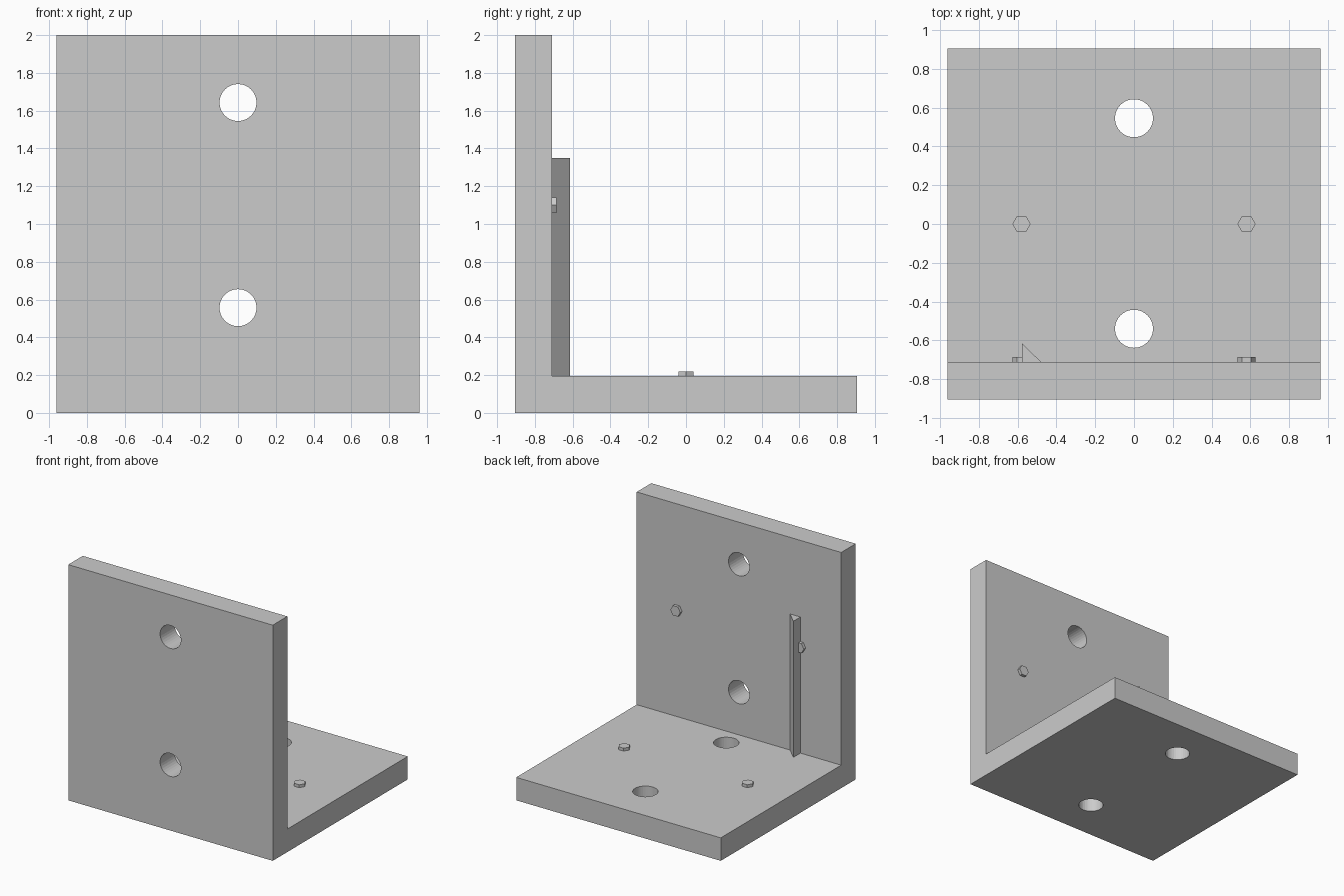
import bpy, bmesh
from math import radians

if "Cube" in bpy.data.objects:
    bpy.data.objects.remove(bpy.data.objects["Cube"])

HALF_X, DEPTH, WALL_Y, BASE_Z = 0.96, 0.905, -0.71, 0.195


def prism(name, profile, vec):
    """Extrude a closed 3D profile along vec into a solid."""
    bm = bmesh.new()
    face = bm.faces.new([bm.verts.new(p) for p in profile])
    ext = bmesh.ops.extrude_face_region(bm, geom=[face], use_keep_orig=True)
    verts = [g for g in ext["geom"] if isinstance(g, bmesh.types.BMVert)]
    bmesh.ops.translate(bm, verts=verts, vec=vec)
    bmesh.ops.recalc_face_normals(bm, faces=bm.faces[:])
    me = bpy.data.meshes.new(name)
    bm.to_mesh(me)
    bm.free()
    ob = bpy.data.objects.new(name, me)
    bpy.context.collection.objects.link(ob)
    return ob


def cylinder(name, sides, radius, depth, loc, rot=(0, 0, 0)):
    bpy.ops.mesh.primitive_cylinder_add(vertices=sides, radius=radius, depth=depth,
                                        location=loc, rotation=rot)
    bpy.context.object.name = name
    return bpy.context.object


# L-shaped bracket: base plate and upright plate in one profile
profile = [(-DEPTH, 0), (DEPTH, 0), (DEPTH, BASE_Z), (WALL_Y, BASE_Z), (WALL_Y, 2), (-DEPTH, 2)]
bracket = prism("angle_bracket", [(-HALF_X, y, z) for y, z in profile], (2 * HALF_X, 0, 0))

# Through holes, two in each plate
upright = (radians(90), 0, 0)
cutters = [cylinder("hole_cutter", 32, 0.098, 0.4, (0, -0.81, z), upright) for z in (0.557, 1.643)]
cutters += [cylinder("hole_cutter", 32, 0.098, 0.4, (0, y, 0.1)) for y in (-0.54, 0.545)]
for c in cutters:
    mod = bracket.modifiers.new("hole", "BOOLEAN")
    mod.operation, mod.solver, mod.object = "DIFFERENCE", "EXACT", c
bpy.context.view_layer.objects.active = bracket
for mod in list(bracket.modifiers):
    bpy.ops.object.modifier_apply(modifier=mod.name)
for c in cutters:
    bpy.data.objects.remove(c, do_unlink=True)

# Hexagonal bolt heads, corners pointing along x
for x in (-0.58, 0.58):
    cylinder("base_bolt_head", 6, 0.047, 0.025, (x, 0, BASE_Z + 0.0125),
             (0, 0, radians(90)))
    head = cylinder("wall_bolt_head", 6, 0.047, 0.025, (x, WALL_Y + 0.0125, 1.1))
    head.rotation_euler = (radians(90), radians(90), 0)

# Triangular stiffening rib on the upright plate
prism("stiffening_rib", [(-0.577, WALL_Y, BASE_Z), (-0.48, WALL_Y, BASE_Z), (-0.577, -0.615, BASE_Z)],
      (0, 0, 1.35 - BASE_Z))
